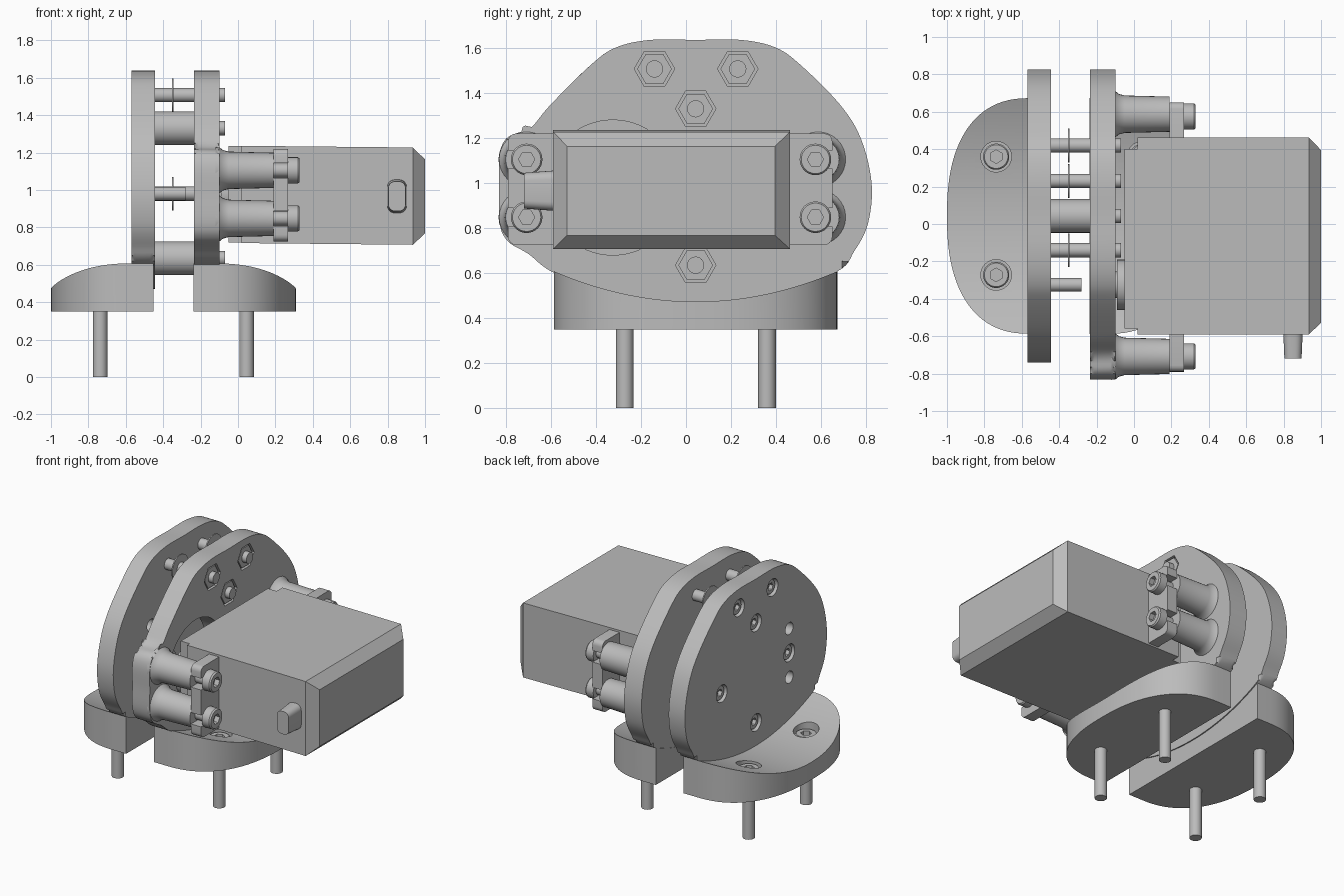
import bpy, bmesh, math
from mathutils import Vector, Matrix

if "Cube" in bpy.data.objects:
    bpy.data.objects.remove(bpy.data.objects["Cube"], do_unlink=True)

grey = bpy.data.materials.new("plain_grey")
grey.use_nodes = True
grey.diffuse_color = (0.5, 0.5, 0.5, 1)
grey.node_tree.nodes["Principled BSDF"].inputs["Base Color"].default_value = (0.5, 0.5, 0.5, 1)
parts = []


def add(name, mesh, matrix=Matrix()):
    ob = bpy.data.objects.new(name, mesh)
    bpy.context.scene.collection.objects.link(ob)
    ob.matrix_world = matrix
    parts.append(ob)
    return ob


def loft(name, rings, bevel=0.0):
    """Skin a row of closed rings and cap both ends."""
    bm = bmesh.new()
    rows = [[bm.verts.new(p) for p in ring] for ring in rings]
    n = len(rows[0])
    for a, b in zip(rows, rows[1:]):
        for i in range(n):
            j = (i + 1) % n
            bm.faces.new((a[i], a[j], b[j], b[i]))
    caps = [bm.faces.new(rows[0]), bm.faces.new(rows[-1])]
    if bevel:
        bmesh.ops.bevel(bm, geom=[e for f in caps for e in f.edges], offset=bevel,
                        segments=3, profile=0.5, affect='EDGES')
    bmesh.ops.recalc_face_normals(bm, faces=bm.faces)
    mesh = bpy.data.meshes.new(name)
    bm.to_mesh(mesh)
    bm.free()
    mesh.materials.append(grey)
    return add(name, mesh)


def turned(name, profile, y, z, sides=32):
    """Solid of revolution along x from (x, radius) pairs."""
    angles = [2 * math.pi * i / sides for i in range(sides)]
    return loft(name, [[(x, y + r * math.cos(a), z + r * math.sin(a)) for a in angles]
                       for x, r in profile])


def rod(name, x0, x1, r, y, z, sides=32):
    return turned(name, [(x0, r), (x1, r)], y, z, sides)


def upright(name, z0, z1, r, x, y, sides=32):
    angles = [2 * math.pi * i / sides for i in range(sides)]
    return loft(name, [[(x + r * math.cos(a), y + r * math.sin(a), h) for a in angles]
                       for h in (z0, z1)])


def box(name, sections):
    """Rectangular sections (x, y0, y1, z0, z1) skinned along x."""
    return loft(name, [[(x, a, c), (x, b, c), (x, b, d), (x, a, d)]
                       for x, a, b, c, d in sections])


def cut(ob, cutters):
    for c in cutters:
        c.hide_render = True
        mod = ob.modifiers.new("cut", 'BOOLEAN')
        mod.operation, mod.solver, mod.object = 'DIFFERENCE', 'EXACT', c
    bpy.context.view_layer.update()
    bm = bmesh.new()
    bm.from_object(ob, bpy.context.evaluated_depsgraph_get())
    ob.modifiers.clear()
    bm.to_mesh(ob.data)
    bm.free()
    for c in cutters:
        parts.remove(c)
        bpy.data.objects.remove(c, do_unlink=True)


def smooth_loop(pts, steps=6):
    """Closed Catmull-Rom curve through the points."""
    p, out = [Vector(q) for q in pts], []
    n = len(p)
    for i in range(n):
        a, b, c, d = p[i - 1], p[i], p[(i + 1) % n], p[(i + 2) % n]
        for k in range(steps):
            t = k / steps
            out.append(0.5 * (2 * b + (c - a) * t + (2 * a - 5 * b + 4 * c - d) * t * t
                              + (3 * b - a - 3 * c + d) * t ** 3))
    return out


# Side plate outlines in y, z
MID = 0.043
half = [(0.0, 1.636), (0.2, 1.636), (0.35, 1.604), (0.46, 1.53), (0.64, 1.35), (0.735, 1.195),
        (0.782, 0.995), (0.765, 0.818), (0.705, 0.698), (0.625, 0.605), (0.33, 0.505)]
right_side = [(MID + d, z) for d, z in half] + [(MID, 0.47)]
plain = right_side + [(MID - d, z) for d, z in reversed(half[1:])]
lobe = [(-0.32, 0.5), (-0.585, 0.6), (-0.7, 0.685), (-0.79, 0.74), (-0.828, 0.82), (-0.83, 0.98),
        (-0.828, 1.13), (-0.79, 1.205), (-0.70, 1.235), (-0.60, 1.35)]
lobed = right_side + lobe + [(MID - d, z) for d, z in reversed(half[1:4])]


def plate(name, outline, x0, x1):
    pts = smooth_loop(outline)
    return loft(name, [[(x, p.x, p.y) for p in pts] for x in (x0, x1)], bevel=0.025)


outer = plate("outer_plate", plain, -0.57, -0.445)
inner = plate("inner_plate", lobed, -0.235, -0.10)

# Fastener positions (y, z)
AXIS = (-0.325, 0.98)
thin = [(-0.14, 1.507), (0.23, 1.507), (0.42, 0.98)]
thick = [(MID, 1.33), (MID, 0.635)]
through = thin + thick

cut(outer, [rod("bore", -0.7, -0.51, 0.06, *p) for p in through + [AXIS]]
    + [rod("hole", -0.7, -0.3, 0.042, AXIS[0], AXIS[1] + s * 0.17) for s in (-1, 1)])
cut(inner, [rod("nut_pocket", -0.15, 0, 0.09, *p, sides=6) for p in through]
    + [rod("horn_opening", -0.4, 0, 0.30, *AXIS, sides=64)])

# One socket head, pointing up x, reused by every screw
head = turned("screw_head", [(0, 0.07), (0.055, 0.07), (0.065, 0.063)], 0, 0)
cut(head, [rod("socket", 0.03, 0.1, 0.036, 0, 0, sides=6)])
head_mesh = head.data
parts.remove(head)
bpy.data.objects.remove(head, do_unlink=True)


def screw_head(name, loc, rot=Matrix(), size=1.0):
    add(name, head_mesh, Matrix.Translation(loc) @ rot @ Matrix.Scale(size, 4))


to_left = Matrix.Rotation(math.pi, 4, 'Z')
to_up = Matrix.Rotation(-math.pi / 2, 4, 'Y')

# Cross bolts with nuts, washers and spacers
for y, z in through:
    rod("cross_bolt", -0.515, -0.07, 0.038, y, z)
    screw_head("cross_bolt_head", (-0.505, y, z), to_left, 0.76)
    rod("hex_nut", -0.155, -0.105, 0.077, y, z, sides=6)
for y, z in thin:
    rod("washer", -0.354, -0.346, 0.09, y, z)
for y, z in thick:
    rod("spacer", -0.45, -0.23, 0.09, y, z)
rod("axis_bolt", -0.515, -0.28, 0.036, *AXIS)
screw_head("axis_bolt_head", (-0.505, *AXIS), to_left, 0.76)


# Feet with a hollowed top and rounded outer side
def foot(name, x_in, side):
    rings = []
    steps = 48
    for i in range(steps + 1):
        a = math.pi * (0.002 + 0.996 * i / steps)
        h = -math.copysign(abs(math.cos(a)) ** (2 / 2.4), math.cos(a))
        x = x_in + side * (0.1 + 0.447 * math.sin(a) ** (2 / 2.4))
        y, top = MID + 0.63 * h, 0.473 + 0.135 * h * h
        rings.append([(x_in, y, 0.35), (x_in, y, top), (x, y, top), (x, y, 0.35)])
    ob = loft(name, rings)
    sx = x_in + side * 0.284
    cut(ob, [upright("bore", 0.42, 0.8, 0.082, sx, y) for y in (-0.272, 0.36)])
    for y in (-0.272, 0.36):
        upright("foot_screw", 0.0, 0.43, 0.039, sx, y)
        screw_head("foot_screw_head", (sx, y, 0.42), to_up)


foot("outer_foot", -0.453, -1)
foot("inner_foot", -0.238, 1)

# Motor body with chamfered far end, gearbox step and output boss
box("motor_body", [(0.02, -0.59, 0.462, 0.716, 1.236), (0.935, -0.59, 0.462, 0.707, 1.227),
                   (1.0, -0.528, 0.395, 0.768, 1.163)])
box("motor_step", [(-0.05, -0.56, 0.40, 0.72, 1.235), (0.03, -0.56, 0.40, 0.72, 1.235)])
rod("output_boss", -0.09, -0.04, 0.135, *AXIS)
rod("output_horn", -0.2, -0.08, 0.07, *AXIS)

# Mounting ears, standoffs and ear screws
for y0, y1, ys, out in ((0.44, 0.65, 0.575, 1), (-0.57, -0.79, -0.708, -1)):
    ear = box("motor_ear", [(x, y0, y1, 0.725, 1.22) for x in (0.19, 0.267)])
    bm = bmesh.new()
    bm.from_mesh(ear.data)
    corners = [e for e in bm.edges if all(abs(v.co.y - y1) < 0.001 for v in e.verts)
               and abs(e.verts[0].co.x - e.verts[1].co.x) > 0.05]
    bmesh.ops.bevel(bm, geom=corners, offset=0.035, segments=4, profile=0.5, affect='EDGES')
    bm.to_mesh(ear.data)
    bm.free()
    cut(ear, [box("slot", [(x, ys, ys + out * 0.2, z - 0.04, z + 0.04) for x in (0.1, 0.4)])
              for z in (0.848, 1.105)])
    for z in (0.848, 1.105):
        turned("standoff", [(-0.12, 0.125), (-0.098, 0.122), (-0.08, 0.108), (-0.05, 0.1),
                            (0.19, 0.094)], ys + 0.012 * (out > 0), z)
        rod("ear_screw", 0.15, 0.28, 0.038, ys, z)
        screw_head("ear_screw_head", (0.265, ys, z))

# Cable grommet on the front wall of the motor
rings = []
for y, k in ((-0.58, 1.0), (-0.72, 0.88)):
    rings.append([(0.85 + k * (sx * 0.012 + 0.04 * math.cos(a)), y,
                   0.966 + k * (sz * 0.05 + 0.04 * math.sin(a)))
                  for q, (sx, sz) in enumerate(((1, 1), (-1, 1), (-1, -1), (1, -1)))
                  for a in [math.pi / 2 * (q + t / 5) for t in range(6)]])
loft("cable_grommet", rings)

# Smooth curved sides, keep sharp edges
bpy.ops.object.select_all(action='DESELECT')
for ob in parts:
    ob.select_set(True)
bpy.context.view_layer.objects.active = parts[0]
bpy.ops.object.shade_smooth_by_angle(angle=math.radians(30))
